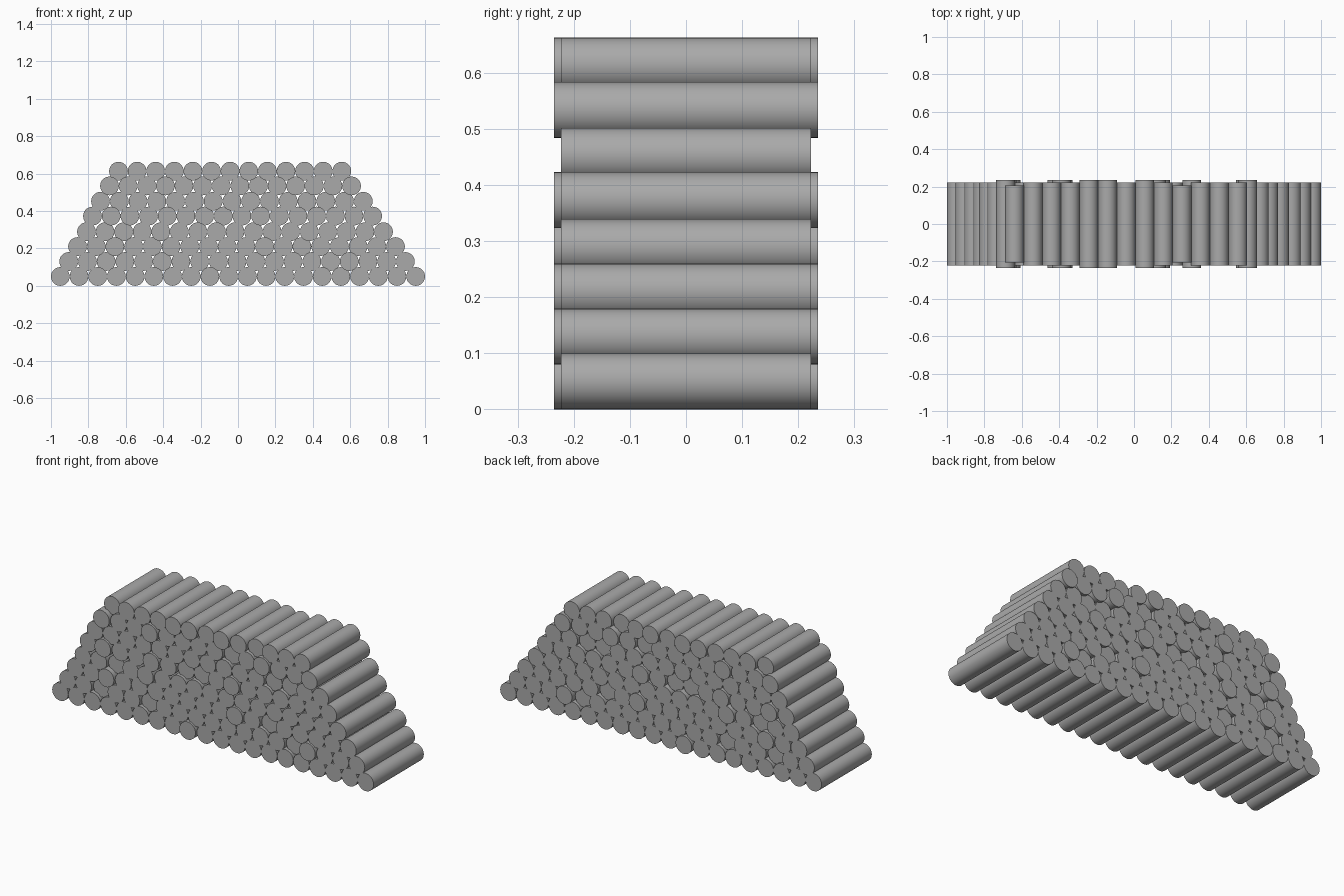
import bpy, math, random

cube = bpy.data.objects.get("Cube")
if cube:
    bpy.data.objects.remove(cube)
random.seed(4)

grey = bpy.data.materials.new("grey")
grey.use_nodes = True
colour = (0.4, 0.4, 0.4, 1)
grey.diffuse_color = colour
grey.node_tree.nodes["Principled BSDF"].inputs["Base Color"].default_value = colour

RADIUS, HALF, LONG, SHORT = 0.05, 0.223, 0.235, 0.206

# Each row: height, first and last log centre, log count, long logs, short logs
ROWS = [
    (0.050, -0.950, 0.950, 20, {8}, set()),
    (0.130, -0.905, 0.895, 19, {15}, set()),
    (0.210, -0.858, 0.842, 18, {2, 10}, set()),
    (0.289, -0.810, 0.778, 17, {4}, set()),
    (0.373, -0.778, 0.720, 16, {1, 4, 9}, set()),
    (0.452, -0.735, 0.670, 15, set(), set()),
    (0.534, -0.687, 0.607, 14, {0, 3, 10, 13}, set()),
    (0.613, -0.639, 0.555, 13, {4, 5, 7}, {0, 9}),
]


def log(name, x, z, half):
    bpy.ops.mesh.primitive_cylinder_add(
        vertices=32, radius=RADIUS, depth=2 * half,
        location=(x, 0, z), rotation=(math.pi / 2, 0, 0))
    obj = bpy.context.object
    obj.name = name
    obj.data.materials.append(grey)
    bpy.ops.object.shade_smooth_by_angle(angle=math.radians(40))


# Stack the rows, with a few logs inside the pile set back a little
for r, (z, first, last, count, longer, shorter) in enumerate(ROWS):
    for i in range(count):
        x = first + (last - first) * i / (count - 1)
        half = HALF
        inside = 0 < i < count - 1 and 0 < r < len(ROWS) - 1
        if i in longer:
            half = LONG
        elif i in shorter or (inside and random.random() < 0.15):
            half = SHORT
        log(f"log_row_{r + 1}_{i + 1}", x, z, half)
